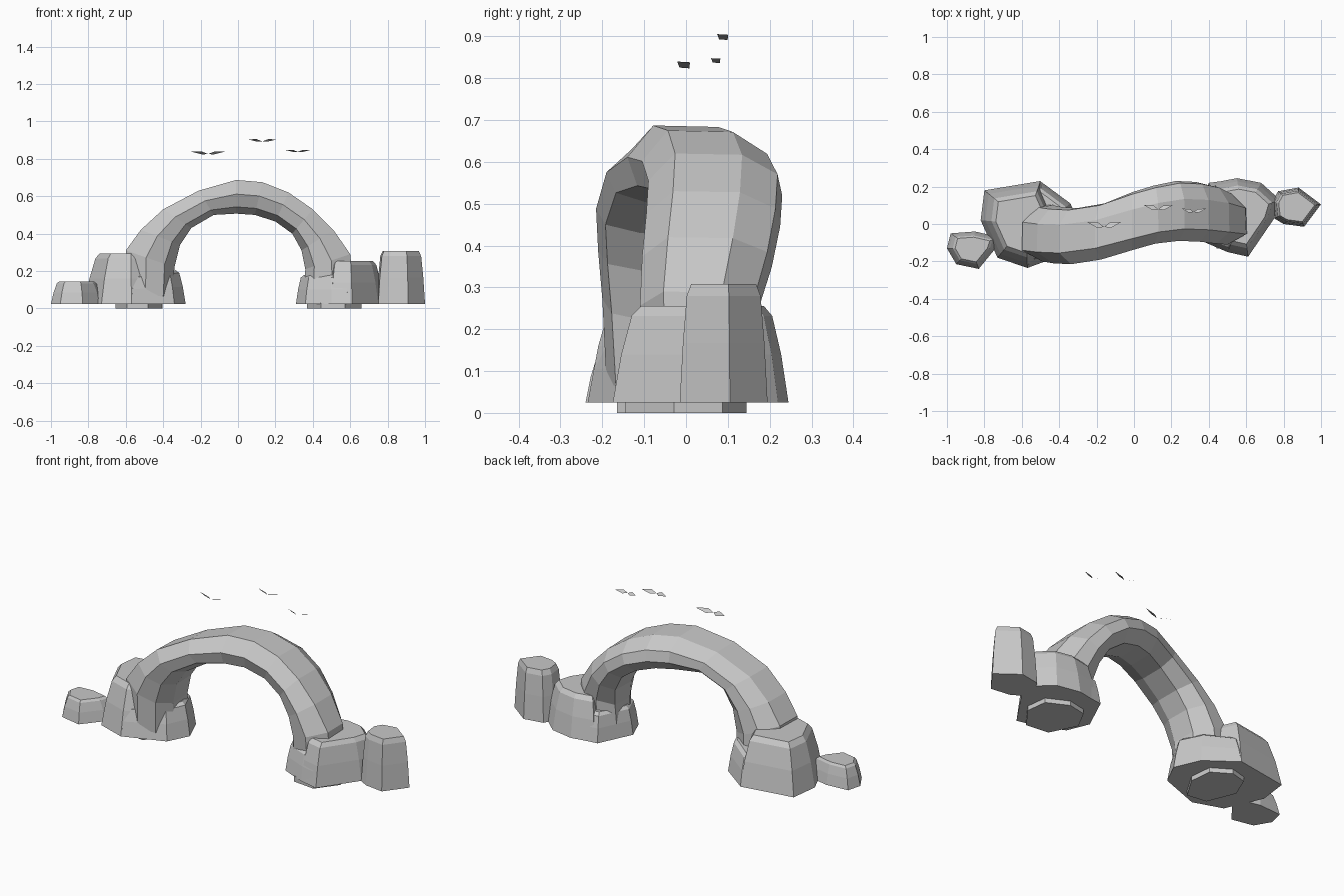
import bpy, bmesh
from mathutils import Vector

if "Cube" in bpy.data.objects:
    bpy.data.objects.remove(bpy.data.objects["Cube"])

GROUND = 0.025

stone = bpy.data.materials.new("stone grey")
stone.use_nodes = True
colour = (0.58, 0.58, 0.58, 1)
stone.diffuse_color = colour
stone.node_tree.nodes["Principled BSDF"].inputs["Base Color"].default_value = colour


def finish(name, bm, solid=True):
    """Turn a bmesh into a flat shaded object."""
    if solid:
        bmesh.ops.recalc_face_normals(bm, faces=bm.faces)
    mesh = bpy.data.meshes.new(name)
    bm.to_mesh(mesh)
    bm.free()
    mesh.materials.append(stone)
    obj = bpy.data.objects.new(name, mesh)
    bpy.context.collection.objects.link(obj)
    return obj


def loft(name, rings):
    """Skin a list of equal rings and close both ends."""
    bm = bmesh.new()
    loops = [[bm.verts.new(p) for p in ring] for ring in rings]
    n = len(loops[0])
    for a, b in zip(loops, loops[1:]):
        for i in range(n):
            j = (i + 1) % n
            bm.faces.new((a[i], a[j], b[j], b[i]))
    bm.faces.new(loops[0])
    bm.faces.new(loops[-1])
    return finish(name, bm)


def rock(name, outline, height, centre, taper, lean=0.0):
    """Tapered rock with a chamfered rim; lean tilts the top along x."""
    c = Vector(centre)

    def ring(scale, z, tilt):
        pts = []
        for p in outline:
            q = c + (Vector(p) - c) * scale
            pts.append((q.x, q.y, z + tilt * (q.x - c.x)))
        return pts

    rise = height - GROUND
    return loft(name, [
        ring(1, GROUND, 0),
        ring(1 - (1 - taper) * 0.45, GROUND + rise * 0.5, lean * 0.5),
        ring(taper, GROUND + rise * 0.9, lean),
        ring(taper - 0.1, height, lean),
    ])


# Arch: outer x, outer z, inner x, inner z, middle y, half width
stations = [
    (-0.60, 0.08, -0.35, 0.06, -0.04, 0.15),
    (-0.60, 0.31, -0.34, 0.22, -0.05, 0.15),
    (-0.52, 0.42, -0.31, 0.34, -0.06, 0.15),
    (-0.40, 0.53, -0.25, 0.43, -0.065, 0.15),
    (-0.21, 0.63, -0.13, 0.50, -0.04, 0.15),
    (-0.01, 0.687, -0.01, 0.507, 0.015, 0.155),
    (0.13, 0.675, 0.09, 0.50, 0.05, 0.155),
    (0.27, 0.62, 0.20, 0.465, 0.07, 0.16),
    (0.40, 0.53, 0.29, 0.40, 0.065, 0.16),
    (0.51, 0.42, 0.34, 0.31, 0.05, 0.155),
    (0.60, 0.29, 0.36, 0.21, 0.03, 0.14),
    (0.62, 0.08, 0.35, 0.06, 0.03, 0.13),
]
# Cross-section: across, share of the way from inner to outer edge
section = [(-0.6, 1), (-1, 0.58), (-0.85, 0.2), (-0.3, 0),
           (0.6, 0.02), (1, 0.35), (0.93, 0.68), (0.4, 0.98)]
rings = []
for ox, oz, ix, iz, y, w in stations:
    rings.append([(ix + (ox - ix) * t, y + w * s, iz + (oz - iz) * t)
                  for s, t in section])
loft("arch", rings)

# Rocks around the left-hand and right-hand feet
rock("right_foot_tall_rock",
     [(-0.82, 0.02), (-0.80, 0.18), (-0.5, 0.23), (-0.42, 0.05),
      (-0.49, -0.19), (-0.57, -0.235), (-0.73, -0.18)],
     0.295, (-0.58, 0.0), 0.76)
rock("right_foot_mound",
     [(-0.62, 0.2), (-0.5, 0.228), (-0.34, 0.11), (-0.28, -0.03),
      (-0.34, -0.15), (-0.57, -0.235), (-0.66, -0.1)],
     0.19, (-0.48, 0.0), 0.83, 0.1)
rock("right_small_rock",
     [(-0.98, -0.05), (-0.85, -0.04), (-0.72, -0.07), (-0.74, -0.13),
      (-0.83, -0.24), (-0.95, -0.215), (-1.0, -0.13)],
     0.145, (-0.87, -0.13), 0.76)
rock("left_foot_tall_rock",
     [(0.42, 0.22), (0.55, 0.245), (0.68, 0.22), (0.78, 0.13),
      (0.75, 0.03), (0.61, -0.175), (0.5, -0.15), (0.45, 0.05)],
     0.255, (0.58, 0.05), 0.8)
rock("left_foot_mound",
     [(0.40, 0.22), (0.55, 0.24), (0.62, 0.05), (0.59, -0.17),
      (0.5, -0.15), (0.36, -0.09), (0.31, 0.03)],
     0.18, (0.48, 0.04), 0.85)
rock("left_pillar_rock",
     [(0.74, 0.12), (0.77, 0.175), (0.88, 0.195), (1.0, 0.105),
      (0.91, -0.015), (0.80, 0.0), (0.75, 0.03)],
     0.308, (0.87, 0.09), 0.84)

# Shallow plinths under the feet
plinth_shape = [(-1, 0.1), (-0.6, 0.85), (0.1, 1), (0.9, 0.6),
                (1, -0.2), (0.4, -1), (-0.5, -0.9)]
for name, x, y, rx, ry in (("right_plinth", -0.53, -0.01, 0.125, 0.155),
                           ("left_plinth", 0.515, 0.0, 0.145, 0.145)):
    loft(name, [[(x + rx * u, y + ry * v, z) for u, v in plinth_shape]
                for z in (0, GROUND + 0.005)])

# Birds: a pair of thin swept wings meeting at the body
wing = [(0, -0.07, -0.02), (0.2, -0.1, 0.06), (0.5, 0.07, 0.05), (0.17, 0.06, -0.03)]
for name, spot, span in (("bird_low", (-0.16, -0.003, 0.829), 0.18),
                         ("bird_high", (0.13, 0.09, 0.896), 0.155),
                         ("bird_small", (0.32, 0.073, 0.84), 0.13)):
    bm = bmesh.new()
    for side in (1, -1):
        verts = [bm.verts.new(Vector(spot) + span * Vector((side * a, b, c)))
                 for a, b, c in wing]
        bm.faces.new(verts[::side])
    finish(name, bm, solid=False)
